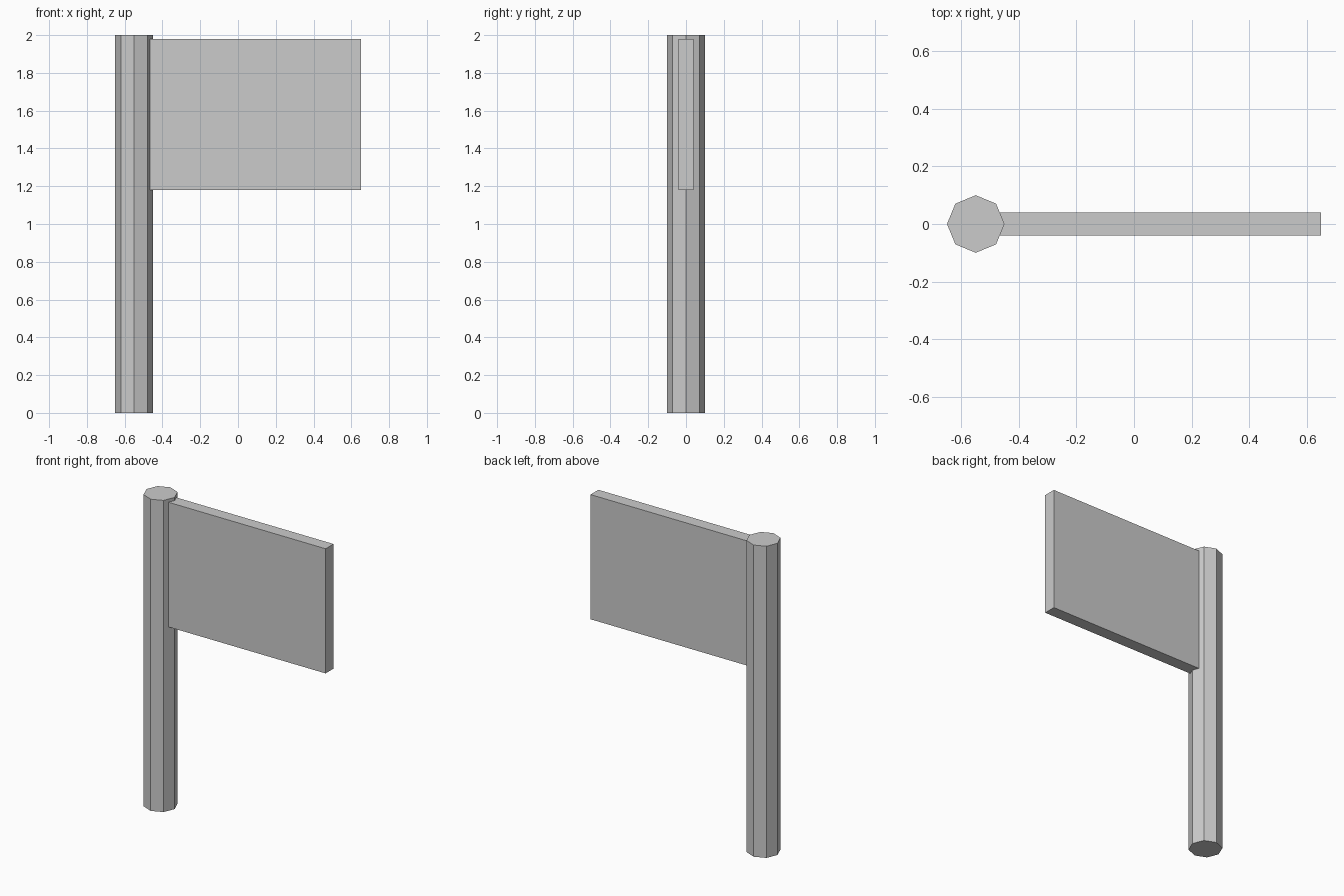
import bpy

if "Cube" in bpy.data.objects:
    bpy.data.objects.remove(bpy.data.objects["Cube"])

# Eight-sided pole
bpy.ops.mesh.primitive_cylinder_add(vertices=8, radius=0.1, depth=2.0,
                                    location=(-0.55, 0, 1.0))
bpy.context.object.name = "pole"

# Flat sign panel, set into the pole
bpy.ops.mesh.primitive_cube_add(size=1, location=(0.05, 0, 1.58))
panel = bpy.context.object
panel.name = "flag_panel"
panel.scale = (1.2, 0.08, 0.8)
bpy.ops.object.transform_apply(location=False, rotation=False, scale=True)
